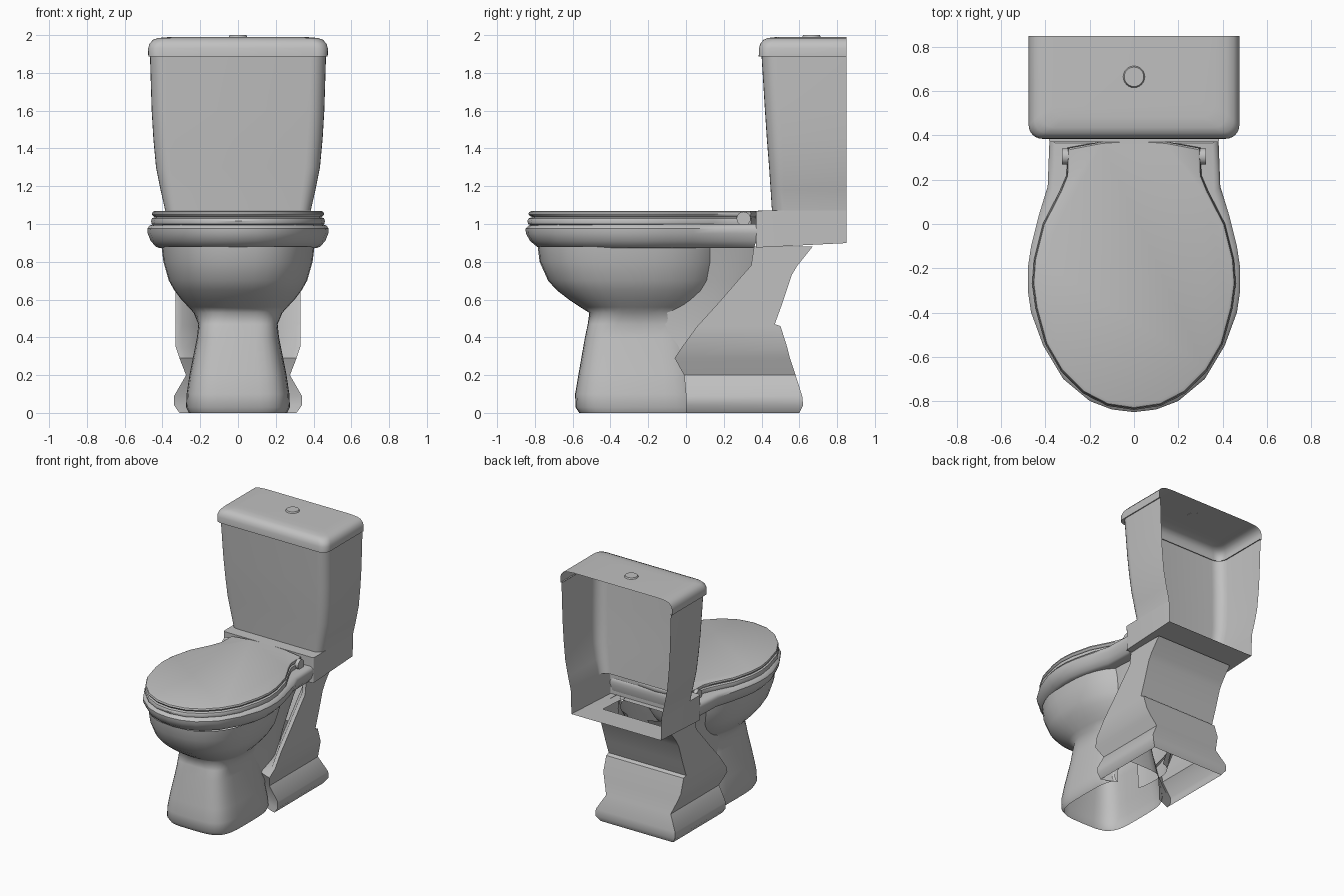
import bpy
import bmesh
import math
from mathutils import Matrix

default_cube = bpy.data.objects.get("Cube")
if default_cube:
    bpy.data.objects.remove(default_cube, do_unlink=True)

ceramic = bpy.data.materials.new("grey_ceramic")
ceramic.use_nodes = True
grey = (0.53, 0.53, 0.53, 1.0)
ceramic.diffuse_color = grey
ceramic.node_tree.nodes["Principled BSDF"].inputs["Base Color"].default_value = grey

BACK = 0.85  # wall side of the tank


def finish(name, bm, angle=38):
    """Turn a bmesh into a named, shaded object."""
    bmesh.ops.recalc_face_normals(bm, faces=bm.faces[:])
    mesh = bpy.data.meshes.new(name)
    bm.to_mesh(mesh)
    bm.free()
    mesh.materials.append(ceramic)
    obj = bpy.data.objects.new(name, mesh)
    bpy.context.collection.objects.link(obj)
    bpy.ops.object.select_all(action="DESELECT")
    obj.select_set(True)
    bpy.context.view_layer.objects.active = obj
    bpy.ops.object.shade_smooth_by_angle(angle=math.radians(angle))
    return obj


def loft(name, rings, closed=True, cap_top=False, cap_bottom=False, angle=38, keep=None):
    """Bridge rings of points; keep is a rule on face centres for hollow parts."""
    bm = bmesh.new()
    rows = [[bm.verts.new(p) for p in ring] for ring in rings]
    count = len(rows[0])
    for low, high in zip(rows, rows[1:]):
        for i in range(count if closed else count - 1):
            j = (i + 1) % count
            bm.faces.new((low[i], low[j], high[j], high[i]))
    if cap_top:
        bm.faces.new(rows[-1])
    if cap_bottom:
        bm.faces.new(rows[0])
    if keep:
        hidden = [f for f in bm.faces if not keep(f.calc_center_median())]
        bmesh.ops.delete(bm, geom=hidden, context="FACES")
    return finish(name, bm, angle)


def egg(z, width, front, middle, back, power=2.3, steps=36):
    """Rounded closed ring, different in front of and behind its middle."""
    ring = []
    for i in range(steps):
        t = math.tau * i / steps
        c, s = math.cos(t), math.sin(t)
        x = math.copysign(abs(c) ** (2 / power), c) * width
        depth = back - middle if s > 0 else middle - front
        y = middle + math.copysign(abs(s) ** (2 / power), s) * depth
        ring.append((x, y, z))
    return ring


def u_shape(z, width, front, radius, slope=0.0, steps=6):
    """Open ring with two rounded front corners."""
    half = [(width, BACK)]
    for i in range(steps + 1):
        t = math.pi / 2 * i / steps
        half.append((width - radius + radius * math.cos(t),
                     front + radius - radius * math.sin(t)))
    full = half + [(-x, y) for x, y in reversed(half)]
    return [(x, y, z + slope * (y - front)) for x, y in full]


def inset_outline(half, z, inset, fixed_back):
    """Mirror a half outline and shrink it, moving its back edge less."""
    s = 1 - inset / 0.48
    full = half + [(-x, y) for x, y in reversed(half) if x > 0]
    return [(x * s, y - inset * 0.4 if y > fixed_back else -0.2 + (y + 0.2) * s, z)
            for x, y in full]


# Front pedestal flowing into the bowl, open below and behind
pedestal = [(0, .26, -.565), (.03, .275, -.585), (.1, .272, -.587),
            (.2, .257, -.57), (.4, .217, -.535), (.47, .21, -.52)]
bowl = [(.53, .235, -.512, .06), (.56, .262, -.56, .1), (.6, .3, -.62, .13),
        (.65, .338, -.685, .165), (.7, .366, -.73, .19), (.8, .395, -.775, .215),
        (.88, .405, -.785, .225)]
loft("pedestal_and_bowl",
     [egg(z, w, f, -.25, .1 - z / 6, 4) for z, w, f in pedestal]
     + [egg(z, w, f, -.28, b, 2.4) for z, w, f, b in bowl],
     angle=85, keep=lambda c: c.z > .45 or c.y < .05)

# Trapway sides joining the bowl to the rear block
loft("trapway", [egg(z, w, -.3, 0, b, 3) for z, w, b in
                 [(.2, .22, .2), (.35, .21, .3), (.5, .21, .4), (.7, .24, .5), (.88, .28, .6)]],
     angle=60, keep=lambda c: abs(c.x) > .1 and c.y > -.2)


def block_ring(z, width, front, back):
    """Open ring: thin side edges, then a recess running in towards the trapway."""
    recess = min(front + (.2 if z > .3 else .05), back - .05)
    half = [(.19, recess), (width - .035, front + .012), (width, front), (width, back)]
    return [(x, y, z) for x, y in half] + [(-x, y, z) for x, y in reversed(half)]


# Rear block: height, half width, front and back
block = [(0, .31, 0, .6), (.04, .338, 0, .62), (.09, .338, 0, .615),
         (.2, .275, -.01, .58), (.29, .31, -.06, .55), (.35, .33, -.02, .535),
         (.46, .33, .06, .5), (.47, .33, .07, .47), (.58, .33, .17, .51),
         (.73, .33, .3, .56), (.78, .33, .345, .59), (.88, .33, .36, .67)]
loft("rear_block", [block_ring(*row) for row in block], closed=False, angle=40)

# Bowl rim
rim_half = [(0, -.85), (.1, -.838), (.2, -.8), (.32, -.7), (.41, -.55),
            (.465, -.4), (.48, -.3), (.48, -.2), (.465, -.1), (.43, .04),
            (.39, .17), (.382, .38)]
loft("rim", [inset_outline(rim_half, z, i, .3) for z, i in
             [(.872, .065), (.88, .045), (.91, .018), (.95, .002), (.975, 0),
              (.992, .012), (1, .035)]], cap_top=True, cap_bottom=True)

# Seat and lid share one outline
seat_half = [(0, -.84), (.12, -.822), (.23, -.765), (.33, -.665), (.4, -.545),
             (.445, -.38), (.46, -.27), (.452, -.16), (.412, 0), (.335, .15),
             (.305, .22), (.3, .345), (.15, .372), (0, .382)]
for name, profile in (
        ("seat", [(.99, .02), (1, .003), (1.015, 0), (1.03, .005), (1.036, .02)]),
        ("seat_lid", [(1.034, .025), (1.042, .01), (1.053, .004), (1.064, .008), (1.07, .02)])):
    loft(name, [inset_outline(seat_half, z, i, .2) for z, i in profile],
         cap_top=True, cap_bottom=True)


def cylinder(name, radius, depth, place, sideways=False, bevel=0.0):
    bm = bmesh.new()
    bmesh.ops.create_cone(bm, cap_ends=True, segments=24, radius1=radius,
                          radius2=radius - bevel, depth=depth)
    if sideways:
        bm.transform(Matrix.Rotation(math.pi / 2, 4, "Y"))
    bm.transform(Matrix.Translation(place))
    return finish(name, bm)


# Hinges
for side, label in ((1, "left"), (-1, "right")):
    cylinder(label + "_hinge", .037, .03, (side * .31, .305, 1.028), sideways=True)
    cylinder(label + "_hinge_pin", .018, .06, (side * .29, .32, 1.03), sideways=True)

# Shelf and tank as one shell, open at the wall side
tank = [(.875, .382, .37, .012, .05), (1.07, .385, .37, .012), (1.071, .385, .455, .06),
        (1.18, .41, .448, .07), (1.3, .434, .44, .075), (1.45, .448, .428, .08),
        (1.6, .457, .418, .08), (1.89, .466, .4, .08)]
loft("tank", [u_shape(*row) for row in tank], closed=False)

# Shelf floor with an opening into the block
bm = bmesh.new()
outer = [(-.382, .37, .875), (.382, .37, .875), (.382, BACK, .899), (-.382, BACK, .899)]
inner = [(-.26, .42, .878), (.26, .42, .878), (.26, .64, .889), (-.26, .64, .889)]
frame = [[bm.verts.new(p) for p in ring] for ring in (outer, inner)]
for i in range(4):
    j = (i + 1) % 4
    bm.faces.new((frame[0][i], frame[0][j], frame[1][j], frame[1][i]))
finish("shelf_floor", bm)

# Tank cover
cover = [(1.89, .46, .405, .07), (1.888, .475, .385, .06), (1.93, .476, .386, .06),
         (1.955, .468, .394, .06), (1.975, .45, .41, .06), (1.985, .42, .435, .06),
         (1.99, .36, .48, .06)]
loft("tank_cover", [u_shape(*row) for row in cover], closed=False, cap_top=True)

# Flush button
cylinder("flush_button", .05, .012, (0, .665, 1.994), bevel=.006)
